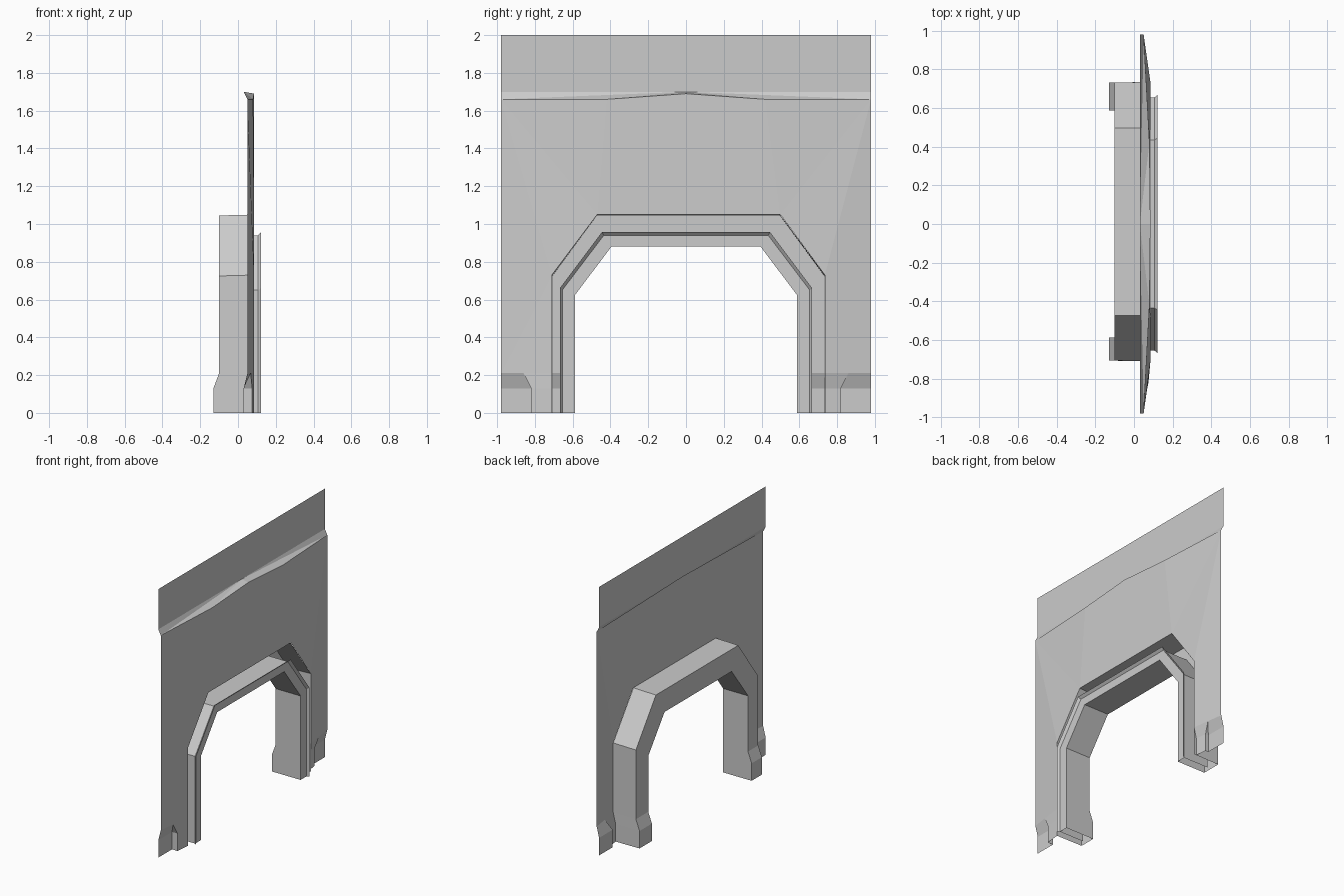
import bpy
import bmesh

default_cube = bpy.data.objects.get("Cube")
if default_cube:
    bpy.data.objects.remove(default_cube, do_unlink=True)

# Single plain grey finish
grey = bpy.data.materials.new("plain_grey")
grey.use_nodes = True
colour = (0.6, 0.6, 0.6, 1)
grey.diffuse_color = colour
grey.node_tree.nodes["Principled BSDF"].inputs["Base Color"].default_value = colour


def finish(name, bm):
    mesh = bpy.data.meshes.new(name)
    bm.to_mesh(mesh)
    bm.free()
    mesh.materials.append(grey)
    obj = bpy.data.objects.new(name, mesh)
    bpy.context.collection.objects.link(obj)
    return obj


# Shared levels: depth of each wall layer, and heights of the kicked-out foot
UPPER, EDGE, BULGE, BACK, FOOT_BACK = 0.03, 0.05, 0.085, -0.10, -0.13
KICK, BEND, SHOULDER, CROWN = 0.13, 0.21, 0.73, 1.05
LEDGE, FOLD, TOP, END = 1.66, 1.70, 2.0, 0.98


def wall_half(name, side, jamb, corner, dip):
    """One half of the folded wall sheet, from the middle to one end."""
    low = BULGE - dip
    points = {
        # outer end, bottom to top
        "end_base": (UPPER, END, 0),
        "end_kick": (UPPER, END, KICK),
        "end_bend": (EDGE, END, BEND),
        "end_ledge": (EDGE, END, LEDGE),
        "end_fold": (UPPER, END, FOLD),
        "end_top": (UPPER, END, TOP),
        # stepped foot
        "foot_base": (UPPER, 0.82, 0),
        "foot_kick": (UPPER, 0.82, KICK),
        "foot_bend": (0.067, 0.86, BEND),
        "step_base": (low - 0.01, 0.82, 0),
        "step_kick": (low - 0.01, 0.82, KICK),
        # edge of the opening
        "jamb_base": (low, jamb, 0),
        "jamb_kick": (low, jamb, KICK),
        "jamb_bend": (BULGE, jamb, BEND),
        "shoulder": (BULGE, jamb, SHOULDER),
        "corner": (BULGE, corner, CROWN),
        "crown": (BULGE, 0, CROWN),
        # raised middle of the ledge
        "ledge_side": (0.08, 0.42, LEDGE),
        "ledge_mid": (BULGE, 0, 1.69),
        "mid_fold": (UPPER, 0, FOLD),
        "mid_top": (UPPER, 0, TOP),
    }
    faces = [
        "end_base end_kick foot_kick foot_base",
        "end_kick end_bend foot_bend foot_kick",
        "foot_base foot_kick step_kick step_base",
        "foot_kick foot_bend step_kick",
        "step_base step_kick jamb_kick jamb_base",
        "step_kick foot_bend jamb_bend jamb_kick",
        "end_bend end_ledge shoulder",
        "end_bend shoulder jamb_bend foot_bend",
        "end_ledge corner shoulder",
        "end_ledge ledge_side corner",
        "ledge_side ledge_mid crown corner",
        "mid_fold end_fold end_ledge",
        "mid_fold end_ledge ledge_side",
        "mid_fold ledge_side ledge_mid",
        "mid_top end_top end_fold mid_fold",
    ]
    bm = bmesh.new()
    verts = {key: bm.verts.new((x, side * y, z)) for key, (x, y, z) in points.items()}
    for face in faces:
        new = bm.faces.new([verts[key] for key in face.split()])
        new.normal_update()
        if new.normal.x < 0:
            new.normal_flip()
    return finish(name, bm)


def arch_sweep(name, stations):
    """Skin a row of arch outlines: depth, foot depth, half widths, heights, shift."""
    bm = bmesh.new()
    rows = []
    for depth, foot, wide, narrow, shoulder, crown, shift in stations:
        half = [(foot, wide, 0), (foot, wide, KICK), (depth, wide, BEND),
                (depth, wide, shoulder), (depth, narrow, crown)]
        row = [(x, shift - y, z) for x, y, z in half]
        row += [(x, shift + y, z) for x, y, z in reversed(half)]
        rows.append([bm.verts.new(p) for p in row])
    for a, b in zip(rows, rows[1:]):
        for i in range(len(a) - 1):
            bm.faces.new((a[i], a[i + 1], b[i + 1], b[i]))
    bmesh.ops.recalc_face_normals(bm, faces=bm.faces)
    return finish(name, bm)


# Folded wall panel around the opening
wall_half("wall_left_end", 1, 0.735, 0.50, 0.02)
wall_half("wall_right_end", -1, 0.71, 0.47, 0)

# Arch casing: outer hood, rear face, tunnel lining and front face
lip_root = (0.105, 0.105, 0.655, 0.435, 0.65, 0.94, 0)
arch_sweep("arch_casing", [
    (BULGE, BULGE, 0.7225, 0.485, SHOULDER, CROWN, 0.0125),
    (BACK, FOOT_BACK, 0.72, 0.485, 0.725, 1.045, 0.0125),
    (BACK, FOOT_BACK, 0.587, 0.395, 0.625, 0.88, 0),
    (0.105, 0.105, 0.587, 0.395, 0.625, 0.88, 0),
    lip_root,
])

# Flared trim lip and the lining sheet running back into the recess
arch_sweep("trim_lip", [lip_root, (0.122, 0.122, 0.668, 0.445, 0.66, 0.957, 0)])
arch_sweep("trim_lining", [lip_root, (BACK, BACK, 0.655, 0.435, 0.65, 0.94, 0)])
